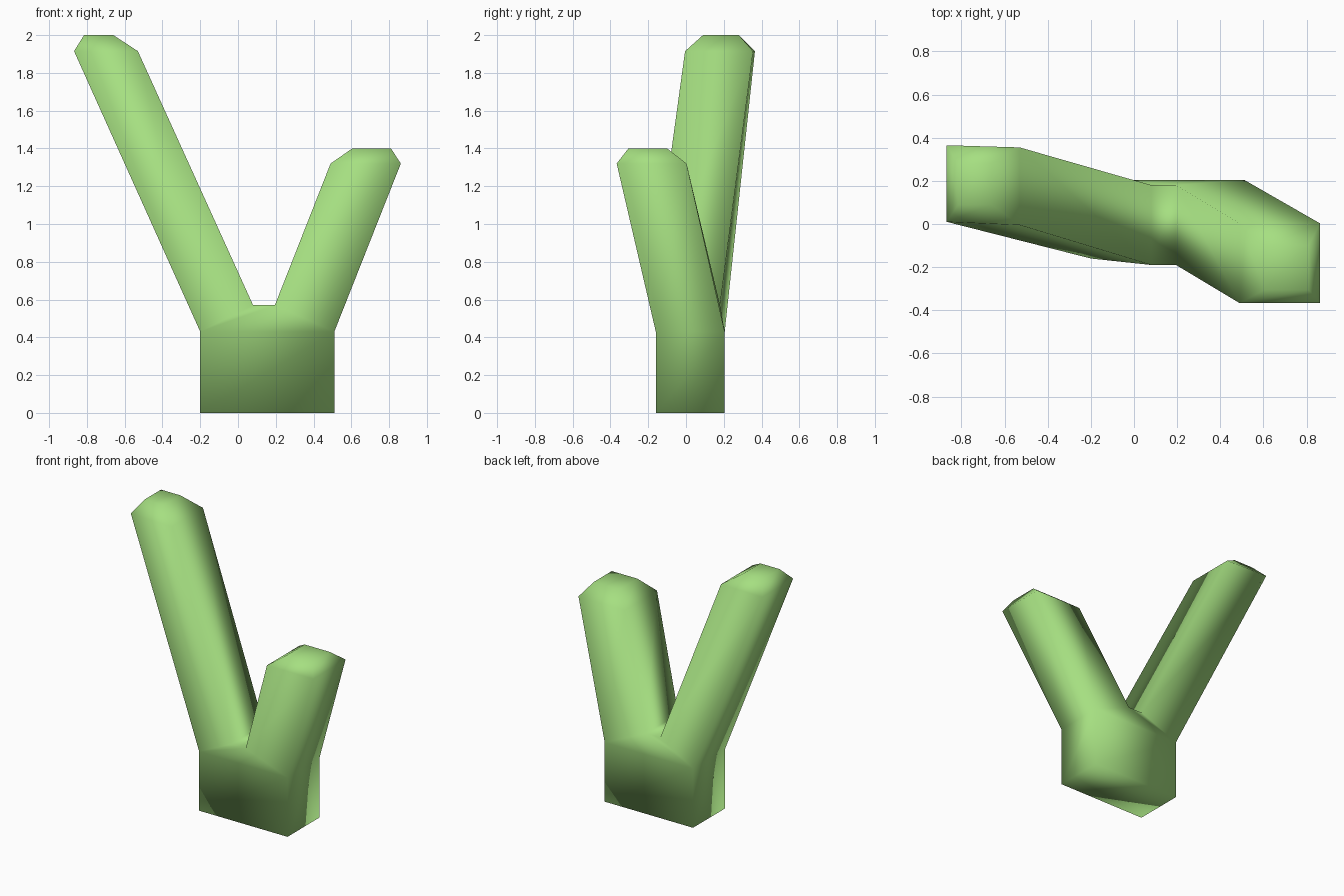
import bpy
import bmesh

if "Cube" in bpy.data.objects:
    bpy.data.objects.remove(bpy.data.objects["Cube"])

bm = bmesh.new()


def edge(x, y0, y1, z):
    """Front and back vertex of one cross edge."""
    return [bm.verts.new((x, y0, z)), bm.verts.new((x, y1, z))]


def ring(left, right):
    """Four-sided loop: front left, front right, back right, back left."""
    return [left[0], right[0], right[1], left[1]]


def level_ring(x0, x1, y0, y1, z):
    return ring(edge(x0, y0, y1, z), edge(x1, y0, y1, z))


def bridge(a, b):
    for i in range(4):
        j = (i + 1) % 4
        bm.faces.new((a[i], a[j], b[j], b[i]))


# Trunk: box with a raised crotch between the two shoulders
base = level_ring(-0.20, 0.51, -0.16, 0.205, 0.0)
left_out, right_out = edge(-0.20, -0.16, 0.205, 0.43), edge(0.51, -0.16, 0.205, 0.43)
left_in, right_in = edge(0.08, -0.19, 0.18, 0.57), edge(0.195, -0.19, 0.18, 0.57)
bm.faces.new(base)
bridge(base, ring(left_out, right_out))
for s in (0, 1):
    bm.faces.new((left_out[s], right_out[s], right_in[s], left_in[s]))
bm.faces.new((left_in[0], right_in[0], right_in[1], left_in[1]))

# Arms: each runs from its shoulder loop to a rim, then a small bevelled cap
arms = (
    # Tall left arm
    (ring(left_out, left_in),
     ring(edge(-0.868, 0.01, 0.365, 1.915), edge(-0.53, -0.005, 0.355, 1.915)),
     level_ring(-0.815, -0.66, 0.09, 0.28, 2.0)),
    # Short right arm
    (ring(right_in, right_out),
     level_ring(0.49, 0.862, -0.367, 0.003, 1.32),
     level_ring(0.605, 0.81, -0.305, -0.10, 1.40)),
)
for shoulder, rim, cap in arms:
    bridge(shoulder, rim)
    bridge(rim, cap)
    bm.faces.new(cap)

bmesh.ops.recalc_face_normals(bm, faces=bm.faces)
for f in bm.faces:
    f.smooth = True

mesh = bpy.data.meshes.new("forked_stem")
bm.to_mesh(mesh)
bm.free()
stem = bpy.data.objects.new("forked_stem", mesh)
bpy.context.collection.objects.link(stem)

# Single light green
green = bpy.data.materials.new("light_green")
green.diffuse_color = (0.38, 0.74, 0.22, 1.0)
green.use_nodes = True
green.node_tree.nodes["Principled BSDF"].inputs["Base Color"].default_value = green.diffuse_color
mesh.materials.append(green)
